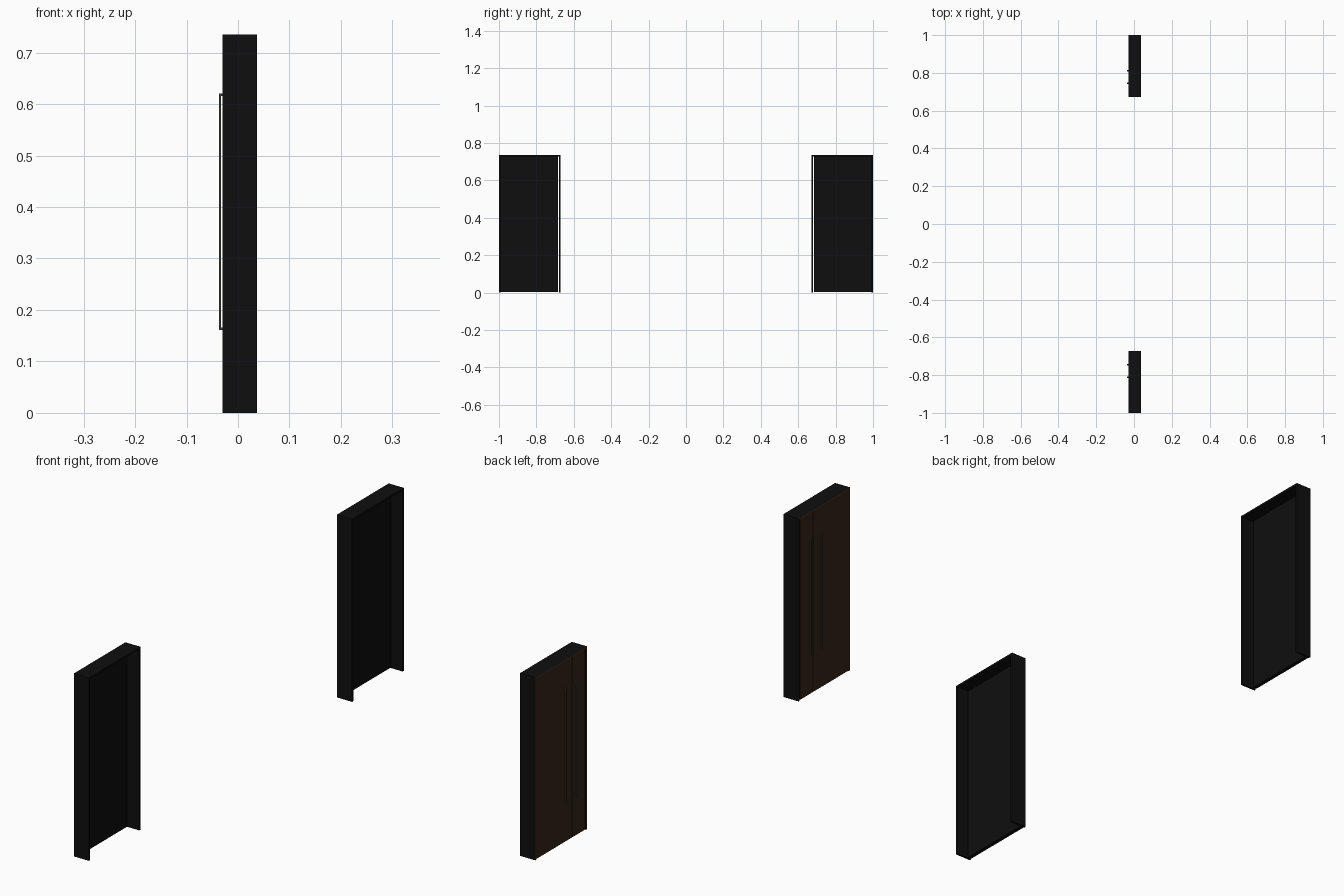
import bpy, bmesh

if "Cube" in bpy.data.objects:
    bpy.data.objects.remove(bpy.data.objects["Cube"])


def material(name, rgb):
    m = bpy.data.materials.new(name)
    m.diffuse_color = (*rgb, 1)
    m.use_nodes = True
    m.node_tree.nodes["Principled BSDF"].inputs["Base Color"].default_value = m.diffuse_color
    return m


BLACK = material("black_frame", (0.0045, 0.0045, 0.0045))
BROWN = material("dark_brown_wood", (0.034, 0.019, 0.010))
TRIM = material("brown_trim", (0.085, 0.042, 0.018))
METAL = material("dark_grey_metal", (0.045, 0.045, 0.045))

H = 0.735              # door height
IN, OUT = 0.672, 1.0   # inner and outer edge of a door along y
BACK, FACE = 0.037, -0.03
T = 0.008              # frame thickness


def boxes(name, mat, side, items):
    """One object made of boxes given as (x0, x1, y0, y1, z0, z1), mirrored in y by side."""
    bm = bmesh.new()
    for x0, x1, y0, y1, z0, z1 in items:
        vs = bmesh.ops.create_cube(bm, size=1)["verts"]
        for v in vs:
            v.co = (x1 if v.co.x > 0 else x0,
                    side * (y1 if v.co.y > 0 else y0),
                    z1 if v.co.z > 0 else z0)
    bmesh.ops.recalc_face_normals(bm, faces=bm.faces)
    me = bpy.data.meshes.new(name)
    bm.to_mesh(me)
    bm.free()
    me.materials.append(mat)
    ob = bpy.data.objects.new(name, me)
    bpy.context.collection.objects.link(ob)
    return ob


for side, tag in ((1, "rear"), (-1, "front")):
    # door frame: two jambs and a header, open at the floor
    boxes(tag + "_frame", BLACK, side, [
        (FACE + 0.001, BACK, IN, IN + T, 0, H),
        (FACE + 0.001, BACK, OUT - T, OUT, 0, H),
        (FACE + 0.001, BACK, IN + T, OUT - T, H - T, H)])
    # black leaf, with a slit next to the inner jamb
    y0, y1 = IN + T + 0.004, OUT - T
    boxes(tag + "_leaf_core", BLACK, side, [(-0.027, -0.014, y0, y1, 0.003, H - T)])
    # wood skin in two boards with a groove between
    g = 0.766
    boxes(tag + "_leaf_boards", BROWN, side, [
        (FACE, -0.027, y0, g - 0.0015, 0.003, H - 0.005),
        (FACE, -0.027, g + 0.0015, OUT - 0.003, 0.003, H - 0.005)])
    # thin trim along the edges
    boxes(tag + "_trim", TRIM, side, [
        (FACE, FACE + 0.001, IN, IN + 0.004, 0, H),
        (FACE, FACE + 0.001, OUT - 0.003, OUT, 0, H),
        (FACE, FACE + 0.001, IN + 0.004, OUT - 0.003, H - 0.005, H)])
    # pair of long pull handles on standoffs
    parts = []
    for y in (0.744, 0.811):
        parts.append((-0.037, -0.033, y - 0.004, y + 0.004, 0.161, 0.621))
        for z in (0.161, 0.616):
            parts.append((-0.033, FACE, y - 0.004, y + 0.004, z, z + 0.005))
    boxes(tag + "_pull_handles", METAL, side, parts)
